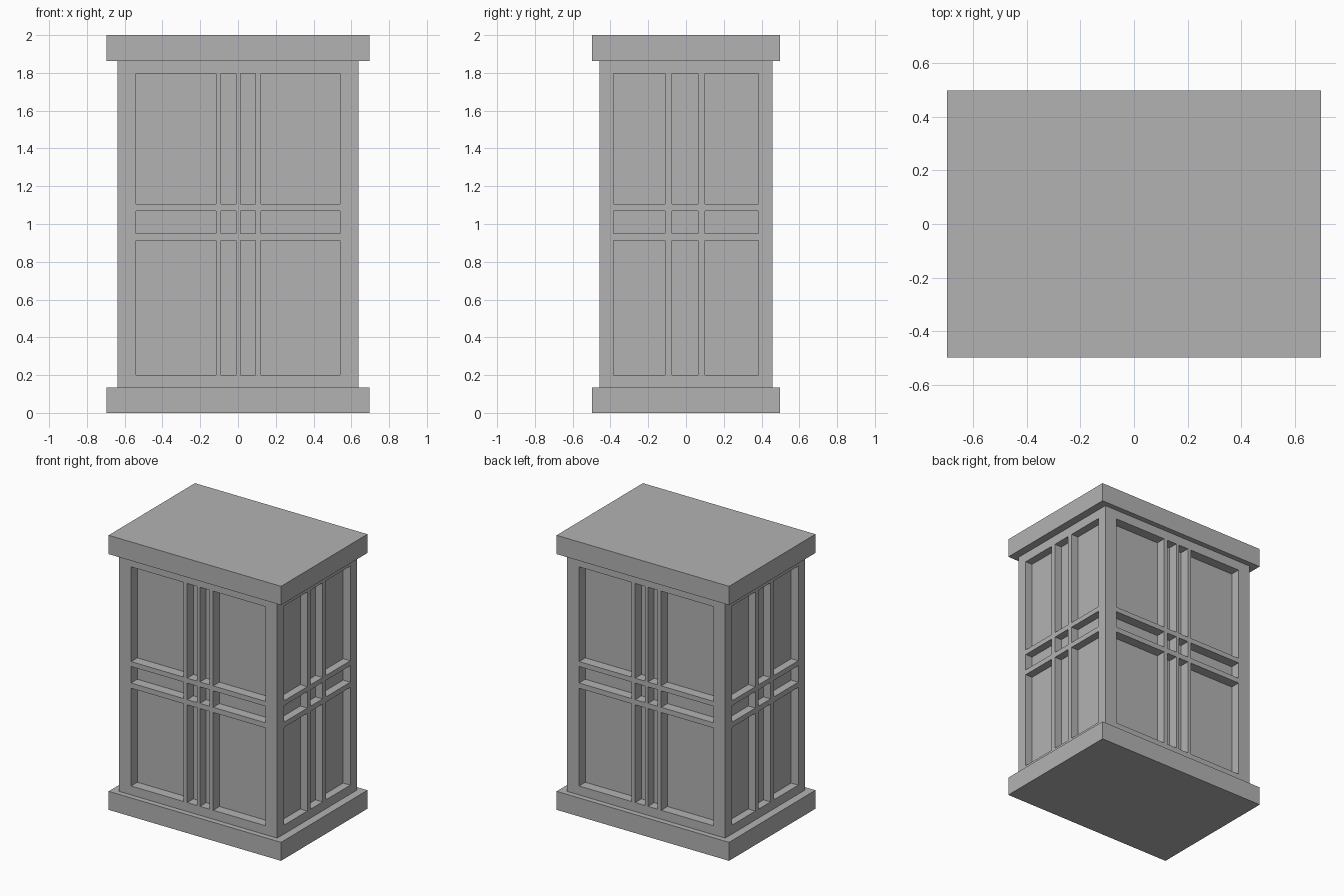
import bpy, bmesh
from math import pi
from mathutils import Matrix, Vector

cube = bpy.data.objects.get("Cube")
if cube:
    bpy.data.objects.remove(cube, do_unlink=True)

grey = bpy.data.materials.new("Plain grey")
grey.use_nodes = True
colour = (0.45, 0.45, 0.45, 1)
grey.diffuse_color = colour
grey.node_tree.nodes["Principled BSDF"].inputs["Base Color"].default_value = colour

HALF_X, HALF_Y = 0.637, 0.458
SLAB_X, SLAB_Y = 0.695, 0.497
BASE_TOP, CAP_BOTTOM, TOP = 0.135, 1.863, 2.0


def finish(bm, name):
    mesh = bpy.data.meshes.new(name)
    bm.to_mesh(mesh)
    bm.free()
    mesh.materials.append(grey)
    obj = bpy.data.objects.new(name, mesh)
    bpy.context.collection.objects.link(obj)


def slab(name, z0, z1):
    bm = bmesh.new()
    bmesh.ops.create_cube(bm, size=1)
    bmesh.ops.scale(bm, vec=(2 * SLAB_X, 2 * SLAB_Y, z1 - z0), verts=bm.verts)
    bmesh.ops.translate(bm, vec=(0, 0, (z0 + z1) / 2), verts=bm.verts)
    finish(bm, name)


def cuts(start, opening, bars, end, stop):
    """Edges of the frame, then of each bar, as (centre, width) pairs."""
    inner = [c + s * w / 2 for c, w in bars for s in (-1, 1)]
    return [start, opening, *inner, end, stop]


def panelled_wall(name, half_width, distance, opening, bars, depth, turn):
    us = cuts(-half_width, -opening, bars, opening, half_width)
    zs = cuts(BASE_TOP, 0.2, [(0.931, 0.038), (1.088, 0.036)], 1.796, CAP_BOTTOM)
    bm = bmesh.new()
    grid = [[bm.verts.new((u, -distance, z)) for z in zs] for u in us]
    panels = []
    for i in range(len(us) - 1):
        for j in range(len(zs) - 1):
            face = bm.faces.new((grid[i][j], grid[i + 1][j],
                                 grid[i + 1][j + 1], grid[i][j + 1]))
            if i % 2 and j % 2:
                panels.append(face)
    # Sink the panels between the frame and the bars
    sunk = bmesh.ops.extrude_discrete_faces(bm, faces=panels)["faces"]
    bmesh.ops.translate(bm, vec=(0, depth, 0),
                        verts=list({v for f in sunk for v in f.verts}))
    bmesh.ops.recalc_face_normals(bm, faces=bm.faces)
    bm.normal_update()
    if max(bm.faces, key=lambda f: -f.calc_center_median().y).normal.y > 0:
        bmesh.ops.reverse_faces(bm, faces=bm.faces)
    bmesh.ops.transform(bm, matrix=Matrix.Rotation(turn, 4, "Z"), verts=bm.verts)
    finish(bm, name)


# Plinth and cap
slab("plinth", 0, BASE_TOP)
slab("cap", CAP_BOTTOM, TOP)

# Four panelled walls
wide_bars = [(-0.103, 0.028), (0.002, 0.024), (0.107, 0.028)]
narrow_bars = [(-0.093, 0.037), (0.082, 0.037)]
for name, turn in (("front_wall", 0), ("back_wall", pi)):
    panelled_wall(name, HALF_X, HALF_Y, 0.541, wide_bars, 0.072, turn)
for name, turn in (("left_wall", pi / 2), ("right_wall", -pi / 2)):
    panelled_wall(name, HALF_Y, HALF_X, 0.383, narrow_bars, 0.057, turn)
